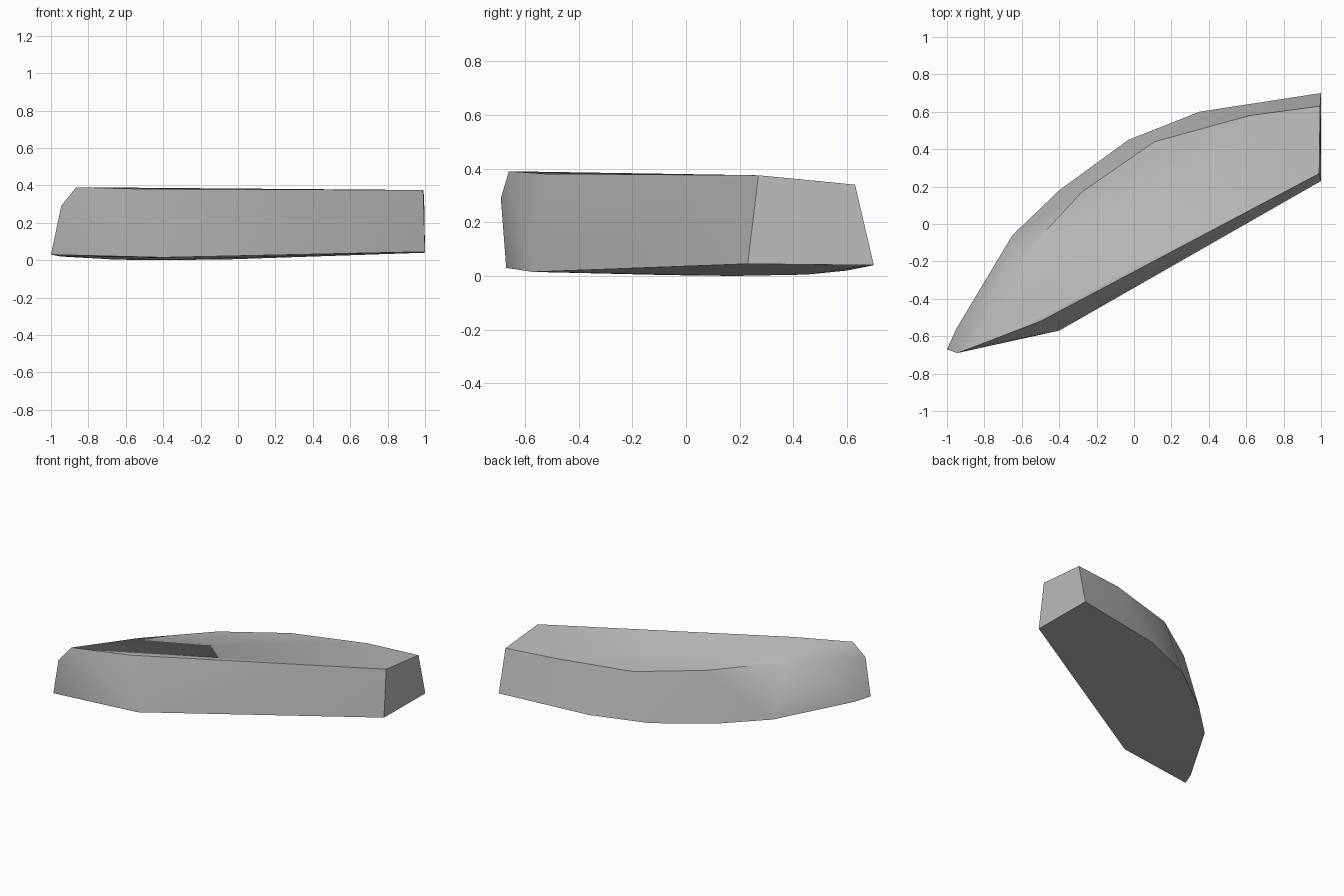
import bpy
import bmesh
import math

default = bpy.data.objects.get("Cube")
if default:
    bpy.data.objects.remove(default, do_unlink=True)

# Stone colour
stone = bpy.data.materials.new("stone_grey")
stone.use_nodes = True
grey = (0.5, 0.5, 0.5, 1)
stone.diffuse_color = grey
stone.node_tree.nodes["Principled BSDF"].inputs["Base Color"].default_value = grey

# Outline of the underside
base = [(-.4, -.57, .015), (1, .23, .045), (1, .7, .04), (.35, .6, .02),
        (-.03, .45, .005), (-.4, .18, 0), (-.65, -.06, .003),
        (-.95, -.56, .02), (-1, -.67, .03)]
# Blunt nose at the narrow end
nose = [(-.945, -.69, .29)]
# Outline of the top, sloping down to the back
crown = [(-.5, -.52, .38), (.99, .27, .375), (.995, .63, .34), (.62, .58, .345),
         (.11, .44, .335), (-.28, .17, .345), (-.64, -.22, .35),
         (-.865, -.66, .39)]

# Faceted slab wrapped around the outlines
bm = bmesh.new()
for point in base + nose + crown:
    bm.verts.new(point)
bmesh.ops.convex_hull(bm, input=bm.verts[:])
bmesh.ops.dissolve_limit(bm, angle_limit=math.radians(1),
                         verts=bm.verts[:], edges=bm.edges[:])
bmesh.ops.recalc_face_normals(bm, faces=bm.faces[:])
mesh = bpy.data.meshes.new("rock_slab")
bm.to_mesh(mesh)
bm.free()
mesh.materials.append(stone)
rock = bpy.data.objects.new("rock_slab", mesh)
bpy.context.collection.objects.link(rock)

# Soft sides with crisp rims
bpy.ops.object.select_all(action='DESELECT')
rock.select_set(True)
bpy.context.view_layer.objects.active = rock
bpy.ops.object.shade_smooth_by_angle(angle=math.radians(50))
